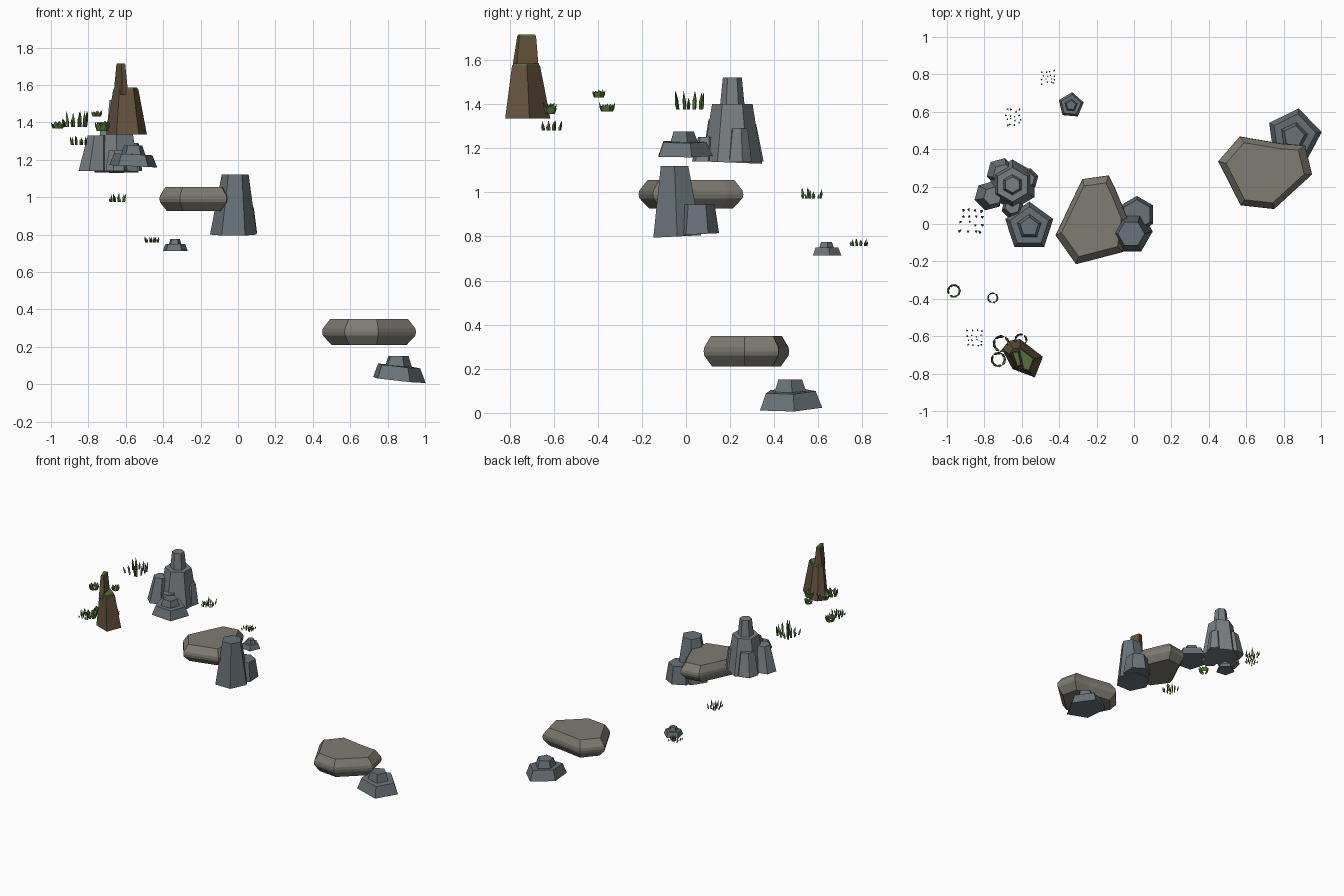
import bpy, math, random
from math import cos, sin, radians, pi

if "Cube" in bpy.data.objects:
    bpy.data.objects.remove(bpy.data.objects["Cube"])

random.seed(4)


def mat(name, r, g, b):
    m = bpy.data.materials.new(name)
    m.diffuse_color = (r, g, b, 1)
    m.use_nodes = True
    m.node_tree.nodes["Principled BSDF"].inputs["Base Color"].default_value = m.diffuse_color
    return m


GREY = mat("grey_stone", .19, .21, .22)
BLUE = mat("blue_stone", .14, .17, .19)
TAN = mat("tan_stone", .21, .20, .165)
BARK = mat("bark", .13, .085, .045)
MOSS = mat("moss", .09, .17, .04)


def make(name, verts, faces, material):
    me = bpy.data.meshes.new(name)
    me.from_pydata(verts, [], faces)
    me.materials.append(material)
    ob = bpy.data.objects.new(name, me)
    bpy.context.collection.objects.link(ob)
    return ob


def loft(rings):
    # closed solid through rings of equal point count, bottom to top
    n = len(rings[0])
    verts = [p for r in rings for p in r]
    faces = [tuple(reversed(range(n))), tuple(range(len(verts) - n, len(verts)))]
    for k in range(len(rings) - 1):
        for i in range(n):
            j = (i + 1) % n
            faces.append((k*n + i, k*n + j, k*n + n + j, k*n + n + i))
    return verts, faces


def pillar(name, cx, cy, sides, rot, profile, material, sx=0, sy=0):
    # faceted column; profile = (radius, z, x shift, y shift, tilt amount)
    rings = []
    for r, z, dx, dy, t in profile:
        ring = []
        for i in range(sides):
            a = radians(rot) + 2*pi*i/sides
            x, y = r*cos(a), r*sin(a)
            ring.append((cx + dx + x, cy + dy + y, z + t*(sx*x + sy*y)))
        rings.append(ring)
    return make(name, *loft(rings), material)


def scaled(pts, s, z, dx=0, dy=0):
    mx = (min(p[0] for p in pts) + max(p[0] for p in pts))/2
    my = (min(p[1] for p in pts) + max(p[1] for p in pts))/2
    return [(mx + dx + (x - mx)*s, my + dy + (y - my)*s, z) for x, y in pts]


# stepped five-sided boulders
def boulder(name, cx, cy, z, r, h, rot, sx, sy):
    pillar(name, cx, cy, 5, rot,
           [(r, z, 0, 0, 1), (r*.8, z + h*.58, 0, 0, 1),
            (r*.5, z + h*.58, 0, 0, .6), (r*.38, z + h, 0, 0, 0)], BLUE, sx, sy)


boulder("boulder_low", .855, .47, .022, .15, .13, 80, -.11, .03)
boulder("boulder_high", -.56, -.015, 1.165, .135, .11, 18, -.05, 0)
boulder("boulder_small", -.337, .635, .713, .07, .062, 85, 0, 0)

# rock cluster: stepped spire with leaning side pillars
pillar("cluster_spire", -.65, .21, 6, 30,
       [(.135, 1.135, 0, 0, 1), (.092, 1.40, 0, 0, 0),
        (.055, 1.40, 0, 0, 0), (.043, 1.52, 0, 0, 0)], GREY, 0, -.04)
for name, x, y, r0, r1, top, dx, dy in [
        ("cluster_left", -.775, .15, .08, .05, 1.33, .02, 0),
        ("cluster_back", -.71, .275, .08, .055, 1.31, .01, -.01),
        ("cluster_right", -.57, .24, .06, .04, 1.29, 0, 0),
        ("cluster_front", -.65, .085, .06, .042, 1.25, 0, .01)]:
    pillar(name, x, y, 6, 15, [(r0, 1.14, 0, 0, 0), (r1, top, dx, dy, 0)], GREY)

# standing rock with lower shoulder
pillar("standing_rock", -.025, -.04, 6, 0,
       [(.125, .80, 0, 0, 1), (.072, 1.12, .01, -.012, 0)], BLUE, 0, .05)
pillar("standing_rock_shoulder", .015, .05, 6, 30,
       [(.10, .81, 0, 0, 1), (.08, .945, 0, 0, 0)], BLUE, 0, .05)


# flat slabs with chamfered rims
def slab(name, pts, z0, z1):
    h = z1 - z0
    rings = [scaled(pts, s, z0 + h*t) for s, t in
             [(.80, 0), (.985, .36), (1, .5), (.985, .64), (.83, 1)]]
    make(name, *loft(rings), TAN)


slab("slab_high", [(-.275, .24), (-.315, .16), (-.42, -.06), (-.31, -.215),
                   (-.06, -.15), (-.035, .03), (-.10, .19), (-.135, .26)], .927, 1.055)
slab("slab_low", [(.565, .468), (.45, .335), (.57, .10), (.75, .08),
                  (.952, .265), (.915, .42), (.79, .43)], .21, .348)

# broken stump with mossy break and splinter
base = [(-.705, -.67), (-.65, -.775), (-.53, -.82), (-.487, -.71),
        (-.61, -.615), (-.67, -.625)]
make("stump", *loft([scaled(base, 1, 1.335), scaled(base, .62, 1.575, -.004, -.008)]), BARK)
make("stump_moss", *loft([scaled(base, .6, 1.57, -.004, -.008),
                          scaled(base, .56, 1.585, -.004, -.008)]), MOSS)
low = [(-.665, -.69), (-.62, -.79), (-.587, -.77), (-.61, -.667)]
high = [(-.65, -.685), (-.622, -.765), (-.603, -.755), (-.62, -.68)]
make("stump_splinter", *loft([[(x, y, 1.55) for x, y in low],
                              [(x, y, 1.71) for x, y in high]]), BARK)
make("splinter_moss", *loft([scaled(high, .98, 1.708), scaled(high, .9, 1.715)]), MOSS)


# grass tufts: jittered grid of thin tapered blades
def tuft(name, cx, cy, z, size, h, n=4):
    verts, faces = [], []
    for i in range(n):
        for j in range(n):
            x = cx + ((i + .5)/n - .5 + random.uniform(-.08, .08))*size
            y = cy + ((j + .5)/n - .5 + random.uniform(-.08, .08))*size
            t = h*random.uniform(.4, 1)
            a0, w = random.uniform(0, pi), size*.065
            lx, ly = (x - cx)*.18, (y - cy)*.18
            b = len(verts)
            for zz, k, s in ((z, 0, .8), (z + t*.5, .4, 1)):
                for q in range(3):
                    a = a0 + q*2*pi/3
                    verts.append((x + lx*k + w*s*cos(a), y + ly*k + w*s*sin(a), zz))
            verts.append((x + lx, y + ly, z + t))
            for q in range(3):
                p = (q + 1) % 3
                faces += [(b+q, b+p, b+3+p, b+3+q), (b+3+q, b+3+p, b+6)]
            faces.append((b+2, b+1, b))
    make(name, verts, faces, MOSS)


tuft("grass_back", -.457, .785, .757, .08, .035)
tuft("grass_middle", -.645, .57, .973, .09, .05)
tuft("grass_large", -.87, .02, 1.375, .13, .09)
tuft("grass_front", -.85, -.61, 1.28, .09, .05)


# leafy plants: ring of broad pointed leaves
def leaves(name, cx, cy, z, r, h, n=9):
    verts, faces = [], []
    for i in range(n):
        a = 2*pi*i/n + random.uniform(-.2, .2)
        c, s, w = cos(a), sin(a), r*.4
        t = h*random.uniform(.75, 1)
        b = len(verts)
        # outline points as (radial, tangential, height); the last adds thickness
        for u, v, k in ((.72*r, -w*.6, 0), (.72*r, w*.6, 0), (.88*r, w, t*.5),
                        (1.05*r, 0, t), (.88*r, -w, t*.5), (.68*r, 0, t*.45)):
            verts.append((cx + u*c - v*s, cy + u*s + v*c, z + k))
        faces.append((b, b+1, b+2, b+3, b+4))
        for p, q in ((1, 0), (2, 1), (3, 2), (4, 3), (0, 4)):
            faces.append((b+p, b+q, b+5))
    make(name, verts, faces, MOSS)


leaves("plant_middle", -.755, -.395, 1.43, .029, .037)
leaves("plant_left", -.963, -.358, 1.367, .036, .042)
leaves("plant_stump_front", -.725, -.725, 1.355, .04, .05)
leaves("plant_stump_left", -.71, -.64, 1.36, .045, .05)
leaves("plant_stump_back", -.605, -.62, 1.355, .034, .05)
